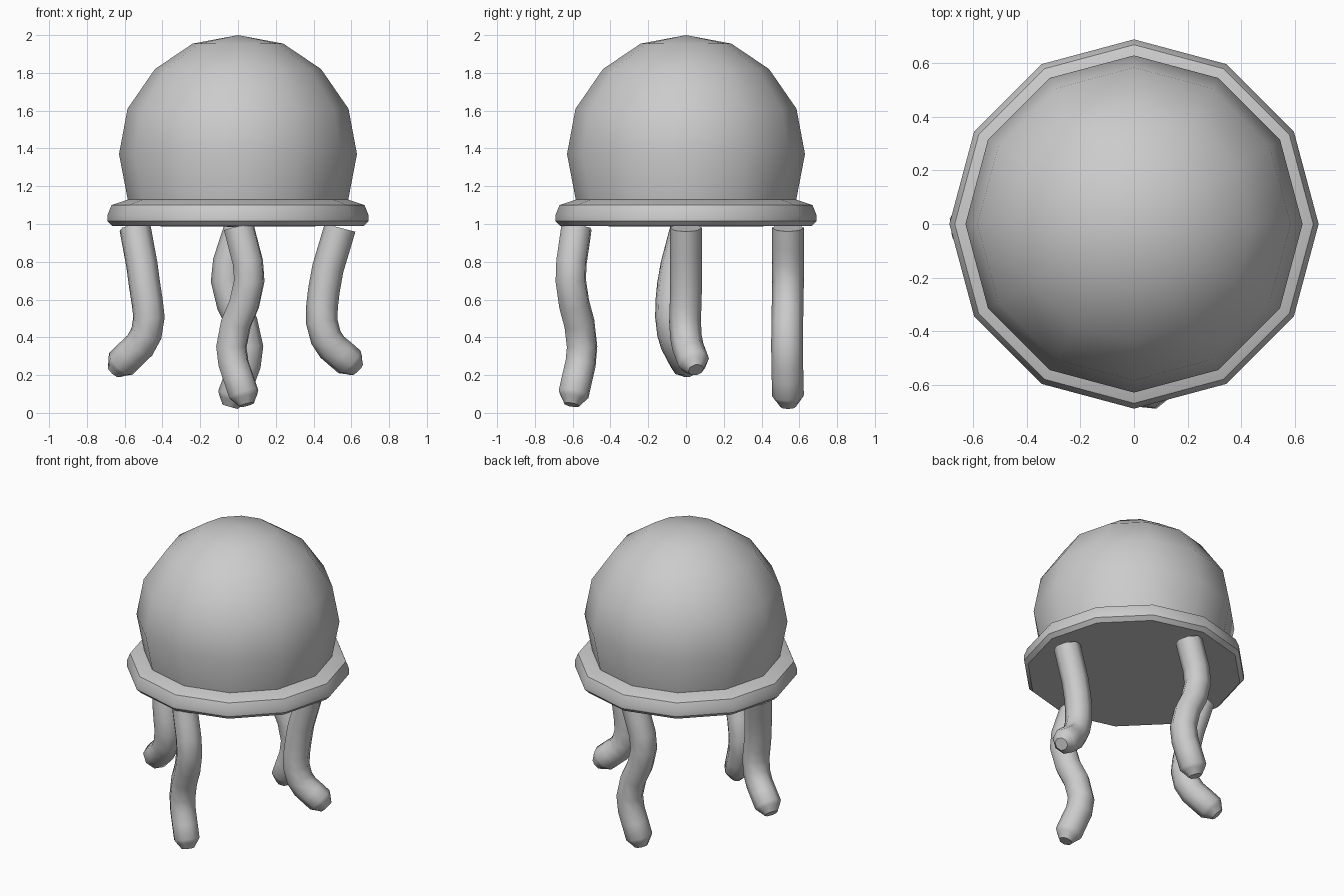
import bpy, bmesh, math
from mathutils import Vector

cube = bpy.data.objects.get("Cube")
if cube:
    bpy.data.objects.remove(cube, do_unlink=True)

grey = bpy.data.materials.new("soft grey")
grey.use_nodes = True
colour = (0.6, 0.6, 0.6, 1)
grey.diffuse_color = colour
grey.node_tree.nodes["Principled BSDF"].inputs["Base Color"].default_value = colour


def finish(obj, angle):
    """Assign the material and smooth everything but hard edges."""
    obj.data.materials.clear()
    obj.data.materials.append(grey)
    bpy.ops.object.select_all(action='DESELECT')
    obj.select_set(True)
    bpy.context.view_layer.objects.active = obj
    bpy.ops.object.shade_smooth_by_angle(angle=math.radians(angle))


def lathe(name, profile, angle, sides=12):
    """Spin an (r, z) profile around z; r = 0 ends become poles."""
    bm = bmesh.new()
    rings = []
    for r, z in profile:
        count = sides if r > 0 else 1
        rings.append([bm.verts.new((r * math.cos(math.tau * i / sides),
                                    r * math.sin(math.tau * i / sides), z))
                      for i in range(count)])
    for a, b in zip(rings, rings[1:]):
        for i in range(sides):
            j = (i + 1) % sides
            corners = [a[i % len(a)], a[j % len(a)], b[j % len(b)], b[i % len(b)]]
            bm.faces.new(list(dict.fromkeys(corners)))
    bmesh.ops.recalc_face_normals(bm, faces=bm.faces)
    mesh = bpy.data.meshes.new(name)
    bm.to_mesh(mesh)
    bm.free()
    obj = bpy.data.objects.new(name, mesh)
    bpy.context.collection.objects.link(obj)
    finish(obj, angle)


def tentacle(name, points, radius=0.084):
    """Round tube along a smooth path with a tapered, closed tip."""
    pts = [Vector(p) for p in points]
    tip_dir = (pts[-1] - pts[-2]).normalized()
    path = pts + [pts[-1] + tip_dir * 0.06]
    radii = [1] * len(pts) + [0.5]
    curve = bpy.data.curves.new(name + "_path", 'CURVE')
    curve.dimensions = '3D'
    curve.bevel_depth = radius
    curve.bevel_resolution = 2
    curve.resolution_u = 3
    curve.use_fill_caps = True
    spline = curve.splines.new('BEZIER')
    spline.bezier_points.add(len(path) - 1)
    for bp, co, r in zip(spline.bezier_points, path, radii):
        bp.co, bp.radius = co, r
        bp.handle_left_type = bp.handle_right_type = 'AUTO'
    helper = bpy.data.objects.new(name + "_path", curve)
    bpy.context.collection.objects.link(helper)
    graph = bpy.context.evaluated_depsgraph_get()
    mesh = bpy.data.meshes.new_from_object(helper.evaluated_get(graph))
    bpy.data.objects.remove(helper, do_unlink=True)
    obj = bpy.data.objects.new(name, mesh)
    bpy.context.collection.objects.link(obj)
    finish(obj, 50)


# Bell and its brim
lathe("bell", [(0, 2), (0.24, 1.955), (0.44, 1.82), (0.585, 1.61),
               (0.63, 1.37), (0.58, 1.11)], 40)
lathe("brim", [(0, 1.13), (0.58, 1.13), (0.67, 1.1), (0.69, 1.05),
               (0.69, 1.015), (0.665, 0.99), (0, 0.985)], 32)

# Four trailing tentacles
tentacle("right_tentacle", [(-0.545, 0, 0.98), (-0.495, -0.07, 0.68),
                            (-0.485, -0.07, 0.42), (-0.62, 0, 0.26)])
tentacle("left_tentacle", [(0.54, 0, 0.98), (0.455, 0, 0.65),
                           (0.465, 0, 0.4), (0.59, 0.04, 0.27)])
tentacle("front_tentacle", [(0.005, -0.58, 0.98), (0.06, -0.61, 0.7),
                            (-0.035, -0.55, 0.35), (0.03, -0.595, 0.1)])
tentacle("back_tentacle", [(0.01, 0.54, 0.98), (-0.06, 0.54, 0.7),
                           (0.05, 0.535, 0.35), (-0.025, 0.54, 0.09)])
